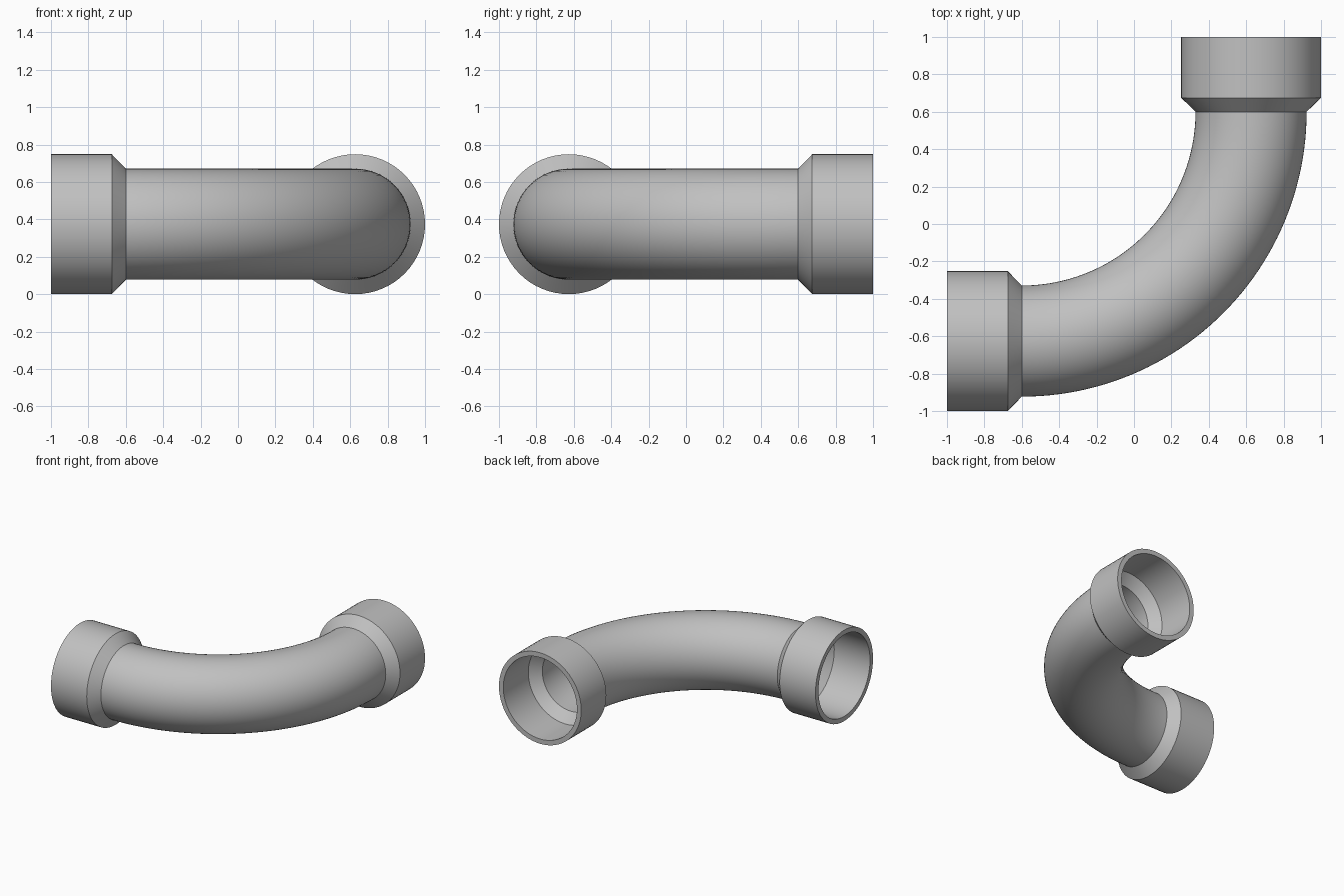
import bpy, bmesh, math
from mathutils import Vector

if "Cube" in bpy.data.objects:
    bpy.data.objects.remove(bpy.data.objects["Cube"])

SIDES = 64           # segments around the pipe
BEND_STEPS = 48      # segments along the bend
SOCKET_R, PIPE_R = 0.374, 0.297
SOCKET_BORE, PIPE_BORE = 0.335, 0.26
SOCKET_LEN, FULL_LEN = 0.325, 0.4
AXIS = 1 - SOCKET_R  # distance of each mouth's axis from the middle
UP = Vector((0, 0, 1))

grey = bpy.data.materials.new("plain grey")
grey.use_nodes = True
colour = (0.53, 0.53, 0.53, 1)
grey.diffuse_color = colour
grey.node_tree.nodes["Principled BSDF"].inputs["Base Color"].default_value = colour


def skin(bm, stations):
    """Join circular rings given as (centre, direction, radius)."""
    rings = []
    for centre, direction, radius in stations:
        side = UP.cross(direction)
        angles = [math.tau * i / SIDES for i in range(SIDES)]
        rings.append([bm.verts.new(centre + radius * (side * math.cos(a) + UP * math.sin(a)))
                      for a in angles])
    for a, b in zip(rings, rings[1:]):
        for i in range(SIDES):
            j = (i + 1) % SIDES
            bm.faces.new((a[i], a[j], b[j], b[i]))


def finish(bm, name):
    mesh = bpy.data.meshes.new(name)
    bm.to_mesh(mesh)
    bm.free()
    mesh.materials.append(grey)
    obj = bpy.data.objects.new(name, mesh)
    bpy.context.collection.objects.link(obj)
    bpy.ops.object.select_all(action='DESELECT')
    obj.select_set(True)
    bpy.context.view_layer.objects.active = obj
    bpy.ops.object.shade_smooth_by_angle(angle=math.radians(30))


# Quarter-circle pipe with outer wall and bore
def bend_path(radius):
    corner = Vector((FULL_LEN - 1, 1 - FULL_LEN, SOCKET_R))
    bend_radius = AXIS + 1 - FULL_LEN
    for i in range(BEND_STEPS + 1):
        a = math.pi / 2 * (i / BEND_STEPS - 1)
        out = Vector((math.cos(a), math.sin(a), 0))
        yield corner + out * bend_radius, UP.cross(out), radius


bm = bmesh.new()
skin(bm, list(bend_path(PIPE_R)))
skin(bm, list(bend_path(PIPE_BORE))[::-1])
finish(bm, "bend_pipe")

# Flared sockets: (depth from mouth, radius), from the bore round to the outside
PROFILE = [(FULL_LEN, PIPE_BORE), (SOCKET_LEN, SOCKET_BORE), (0, SOCKET_BORE),
           (0, SOCKET_R), (SOCKET_LEN, SOCKET_R), (FULL_LEN, PIPE_R)]


def socket(name, mouth, inward):
    bm = bmesh.new()
    skin(bm, [(mouth + inward * depth, inward, r) for depth, r in PROFILE])
    finish(bm, name)


socket("right_socket", Vector((-1, -AXIS, SOCKET_R)), Vector((1, 0, 0)))
socket("back_socket", Vector((AXIS, 1, SOCKET_R)), Vector((0, -1, 0)))
